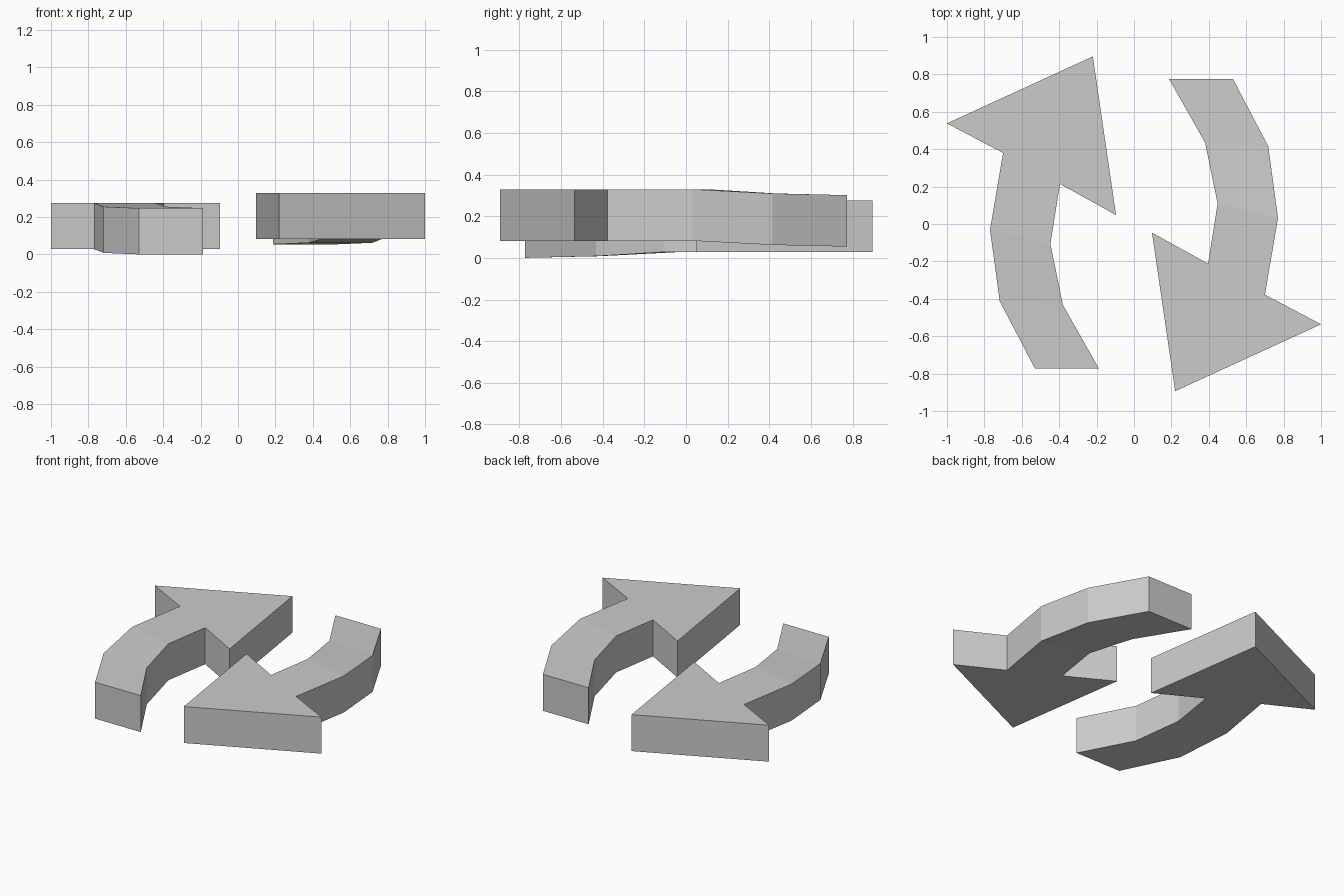
import bpy, bmesh
from mathutils import Matrix

if "Cube" in bpy.data.objects:
    bpy.data.objects.remove(bpy.data.objects["Cube"])

THICK = 0.247
# shaft cross-sections from tail to head: outer xy, inner xy, underside height
SHAFT = [((-0.53, -0.772), (-0.188, -0.772), 0.0),
         ((-0.718, -0.413), (-0.38, -0.433), 0.008),
         ((-0.77, -0.03), (-0.447, -0.107), 0.028),
         ((-0.70, 0.38), (-0.396, 0.214), 0.028)]
# arrow head corners: outer barb, tip, inner barb
HEAD = [(-1.0, 0.538), (-0.22, 0.896), (-0.096, 0.048)]


def make_arrow(name, matrix):
    bm = bmesh.new()

    def column(p, z):
        return bm.verts.new((*p, z)), bm.verts.new((*p, z + THICK))

    def wall(a, b):
        bm.faces.new((a[0], b[0], b[1], a[1]))

    # bent shaft
    rows = [(column(o, z), column(i, z)) for o, i, z in SHAFT]
    for (o1, i1), (o2, i2) in zip(rows, rows[1:]):
        for k in (0, 1):
            bm.faces.new((o1[k], i1[k], i2[k], o2[k]))
        wall(o1, o2)
        wall(i1, i2)
    wall(*rows[0])

    # flat head continuing from the last shaft section
    outer, inner = rows[-1]
    ring = [outer] + [column(p, SHAFT[-1][2]) for p in HEAD] + [inner]
    for k in (0, 1):
        bm.faces.new([c[k] for c in ring])
    for a, b in zip(ring, ring[1:]):
        wall(a, b)

    bm.transform(matrix)
    bmesh.ops.recalc_face_normals(bm, faces=bm.faces)
    mesh = bpy.data.meshes.new(name)
    bm.to_mesh(mesh)
    bm.free()
    bpy.context.collection.objects.link(bpy.data.objects.new(name, mesh))


# two arrows chasing each other, the right one slightly higher
make_arrow("left_arrow", Matrix.Identity(4))
make_arrow("right_arrow", Matrix.Translation((0, 0.002, 0.054)) @ Matrix.Rotation(3.14159265, 4, 'Z'))
